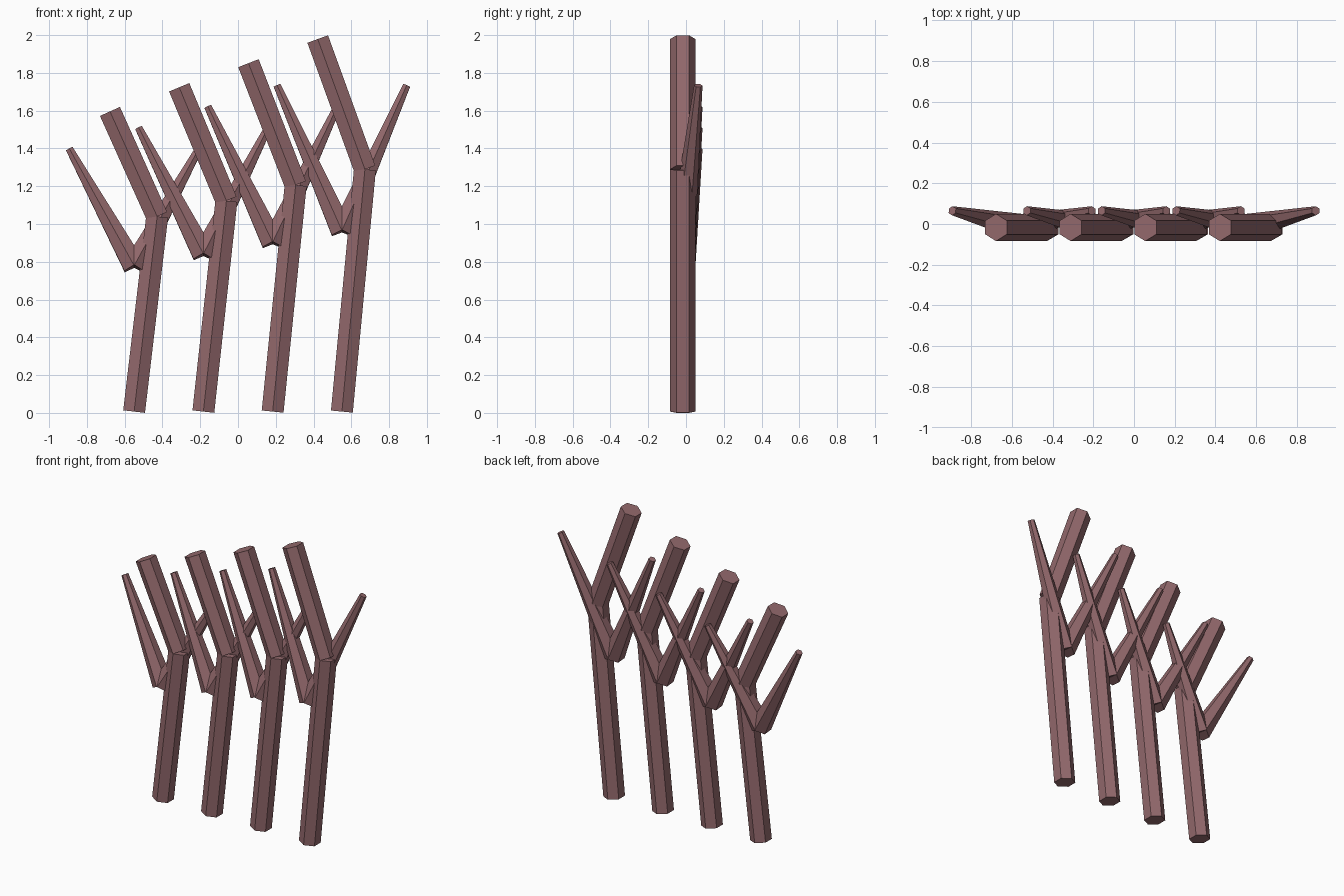
import bpy
from mathutils import Vector

if "Cube" in bpy.data.objects:
    bpy.data.objects.remove(bpy.data.objects["Cube"])

bark = bpy.data.materials.new("dusty mauve bark")
bark.diffuse_color = (0.29, 0.14, 0.15, 1.0)
bark.use_nodes = True
bark.node_tree.nodes["Principled BSDF"].inputs["Base Color"].default_value = bark.diffuse_color

R = 0.067          # main hexagon radius
TIP = 0.0225       # radius at the tip of a twig
Y = -0.017         # depth of the trunk plane


def beam(name, start, end, r1, r2):
    """Six-sided straight or tapered beam between two points."""
    a, b = Vector(start), Vector(end)
    d = b - a
    bpy.ops.mesh.primitive_cone_add(vertices=6, radius1=r1, radius2=r2,
                                    depth=d.length, location=(a + b) / 2)
    ob = bpy.context.object
    ob.name = name
    ob.rotation_mode = 'QUATERNION'
    ob.rotation_quaternion = Vector((0, 0, 1)).rotation_difference(d)
    ob.data.materials.append(bark)
    return ob


# Row of four branching posts, each taller than the last
for i in range(4):
    x = -0.55 + i * 1.1 / 3
    s = 1 + 0.08 * i
    n = i + 1
    # Leaning trunk and the upper limb bending back to the left
    joint = (x + 0.122, Y, 1.04 * s)
    beam(f"trunk_{n}", (x, Y, 0.007), joint, R, R)
    beam(f"upper_limb_{n}", joint, (x - 0.128, Y, 1.596 * s), R, R)
    # Pair of tapered twigs forming a V behind the trunk
    for side, label in ((-1, "left"), (1, "right")):
        beam(f"{label}_twig_{n}", (x, Y, 0.776 * s),
             (x + side * 0.343, 0.065, 1.398 * s), R, TIP)
